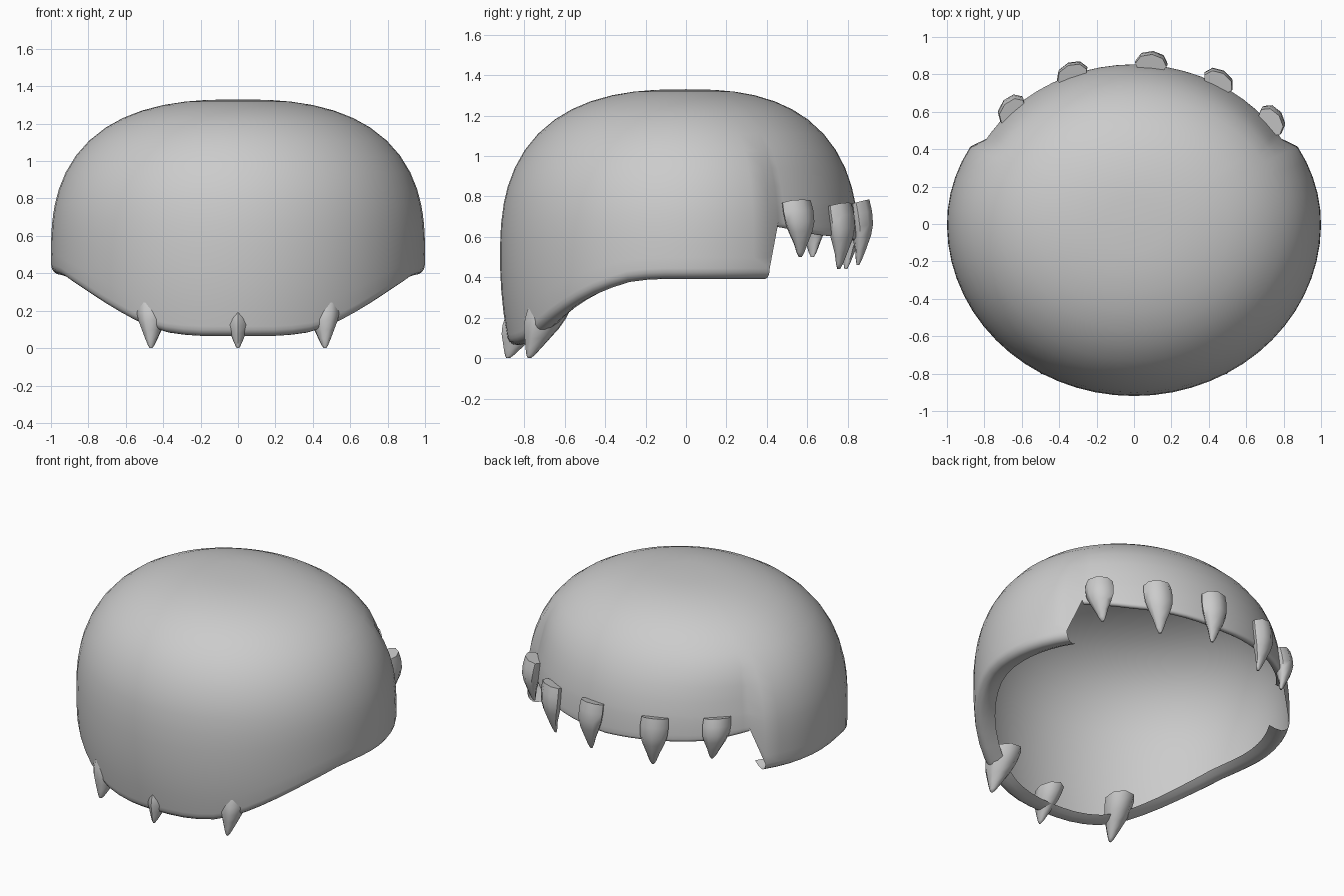
import bpy, bmesh
from math import sin, cos, pi, radians
from mathutils import Vector

if "Cube" in bpy.data.objects:
    bpy.data.objects.remove(bpy.data.objects["Cube"])


def lerp_table(table, v):
    for (a, p), (b, q) in zip(table, table[1:]):
        if v <= b:
            return p + (q - p) * max(0, v - a) / (b - a)
    return table[-1][1]


def finish(bm, name, angle):
    bmesh.ops.recalc_face_normals(bm, faces=bm.faces)
    mesh = bpy.data.meshes.new(name)
    bm.to_mesh(mesh)
    bm.free()
    ob = bpy.data.objects.new(name, mesh)
    bpy.context.collection.objects.link(ob)
    bpy.ops.object.select_all(action='DESELECT')
    ob.select_set(True)
    bpy.context.view_layer.objects.active = ob
    bpy.ops.object.shade_smooth_by_angle(angle=radians(angle))
    return ob


# Rim height by angle from the front (degrees): low front, level sides, raised back
RIM = [(0, .065), (12, .065), (22, .075), (32, .12), (42, .195), (52, .27),
       (62, .335), (72, .38), (80, .392), (119, .392), (122.5, .65), (140, .61), (180, .58)]
# Width of the lip that curls inward under the rim
LIP = [(0, .13), (119, .13), (122.5, .05), (180, .05)]


def dome_scale(z):
    if z < .5:
        return 1 - .25 * (.5 - z) ** 2
    return max(0, 1 - ((z - .5) / .83) ** 2.6) ** (1 / 2.6)


def shell_point(deg, z, inset=0):
    a = radians(deg)
    wide = 1.0
    if abs(deg) > 120:          # back panel is tucked in behind the sides
        k = min(1, max(0, (1.12 - z) / .3))
        wide -= .06 * k * k * (3 - 2 * k)
    depth = .92 if abs(deg) < 90 else .855
    s = dome_scale(z) * (1 - inset)
    return Vector((wide * s * sin(a), -depth * s * cos(a), z))


# Main shell: a single thin sheet with a curled lip along the rim
half = [i * 5.95 for i in range(21)] + [122.5] + [125 + i * 5.5 for i in range(11)]
angles = [-d for d in half[:0:-1]] + half
angles = angles[1:]             # -180 and 180 are the same column
bm = bmesh.new()
UPPER = [1.327, 1.318, 1.30, 1.27, 1.23, 1.18, 1.11, 1.03, .94, .85, .77]
cols = []
for d in angles:
    lip = lerp_table(LIP, abs(d))
    r = lip * .4
    low = lerp_table(RIM, abs(d)) + r
    zs = UPPER + [.77 + (low - .77) * i / 6 for i in range(1, 7)]
    pts = [shell_point(d, z) for z in zs]
    for i in range(1, 5):       # quarter round under the rim
        a = pi * i / 8
        p = shell_point(d, low, r * (1 - cos(a)))
        p.z -= r * sin(a)
        pts.append(p)
    for w, rise in ((.7, .06), (1, .2)):
        p = shell_point(d, low, lip * w)
        p.z += lip * rise - r
        pts.append(p)
    cols.append([bm.verts.new(p) for p in pts])
top = bm.verts.new((0, 0, 1.33))
for c, n in zip(cols, cols[1:] + cols[:1]):
    bm.faces.new((top, c[0], n[0]))
    for i in range(len(c) - 1):
        # the lip is left open at the step between the side and back panels
        step = abs(c[0].co.y - n[0].co.y) > 0 and i >= len(zs) - 1
        k = cols.index(c)
        ends = sorted((abs(angles[k]), abs(angles[(k + 1) % len(cols)])))
        if step and ends[0] < 121 < ends[1]:
            continue
        bm.faces.new((c[i], c[i + 1], n[i + 1], n[i]))
finish(bm, "cap_shell", 45)

# Spike profiles: (position along the spike, relative radius)
FRONT_PROFILE = [(0, 1.05), (.2, 1), (.4, .86), (.6, .62), (.8, .38), (.94, .2), (1, .08)]
BACK_PROFILE = [(0, .95), (.18, 1), (.38, .95), (.55, .76), (.75, .46), (.92, .25), (1, .1)]


# Curved spikes
def spike(name, profile, base, tip, rx, ry, turn=0, bulge=0, tilt=0):
    base, tip = Vector(base), Vector(tip)
    out = Vector((sin(turn), -cos(turn), 0))
    side = Vector((cos(turn), sin(turn), 0))
    up = Vector((0, 0, 1))
    bm = bmesh.new()
    rings = []
    for t, r in profile:
        c = base.lerp(tip, t) + out * bulge * sin(pi * t)
        ring = []
        for i in range(8):
            a = i * pi / 4
            ring.append(bm.verts.new(c + side * rx * r * cos(a) + out * ry * r * sin(a)
                                     - up * tilt * (1 - t) * sin(a)))
        rings.append(ring)
    for a, b in zip(rings, rings[1:]):
        for i in range(8):
            j = (i + 1) % 8
            bm.faces.new((a[i], a[j], b[j], b[i]))
    bm.faces.new(rings[0])
    bm.faces.new(rings[-1])
    finish(bm, name, 60)


# Front spikes under the low rim
spike("front_spike_centre", FRONT_PROFILE, (0, -.79, .2), (0, -.88, 0), .068, .1)
for sx, label in ((-1, "left"), (1, "right")):
    spike("front_spike_" + label, FRONT_PROFILE, (sx * .455, -.675, .245),
          (sx * .465, -.775, 0), .085, .11, sx * .4)

# Back spikes hanging along the raised rim: x, y, top z, tip x, tip y, tip z, angle
BACK = [(-.65, .60, .765, -.63, .625, .50, 134),
        (-.33, .795, .755, -.31, .79, .44, 158),
        (.09, .85, .77, .10, .85, .46, 174),
        (.45, .755, .755, .43, .755, .44, 150),
        (.73, .545, .77, .72, .565, .50, 126)]
for i, (x, y, z, tx, ty, tz, deg) in enumerate(BACK):
    turn = radians(deg if x > 0 else -deg)
    spike(f"back_spike_{i + 1}", BACK_PROFILE, (x, y, z), (tx, ty, tz),
          .088, .06, turn, .02, -.015)
